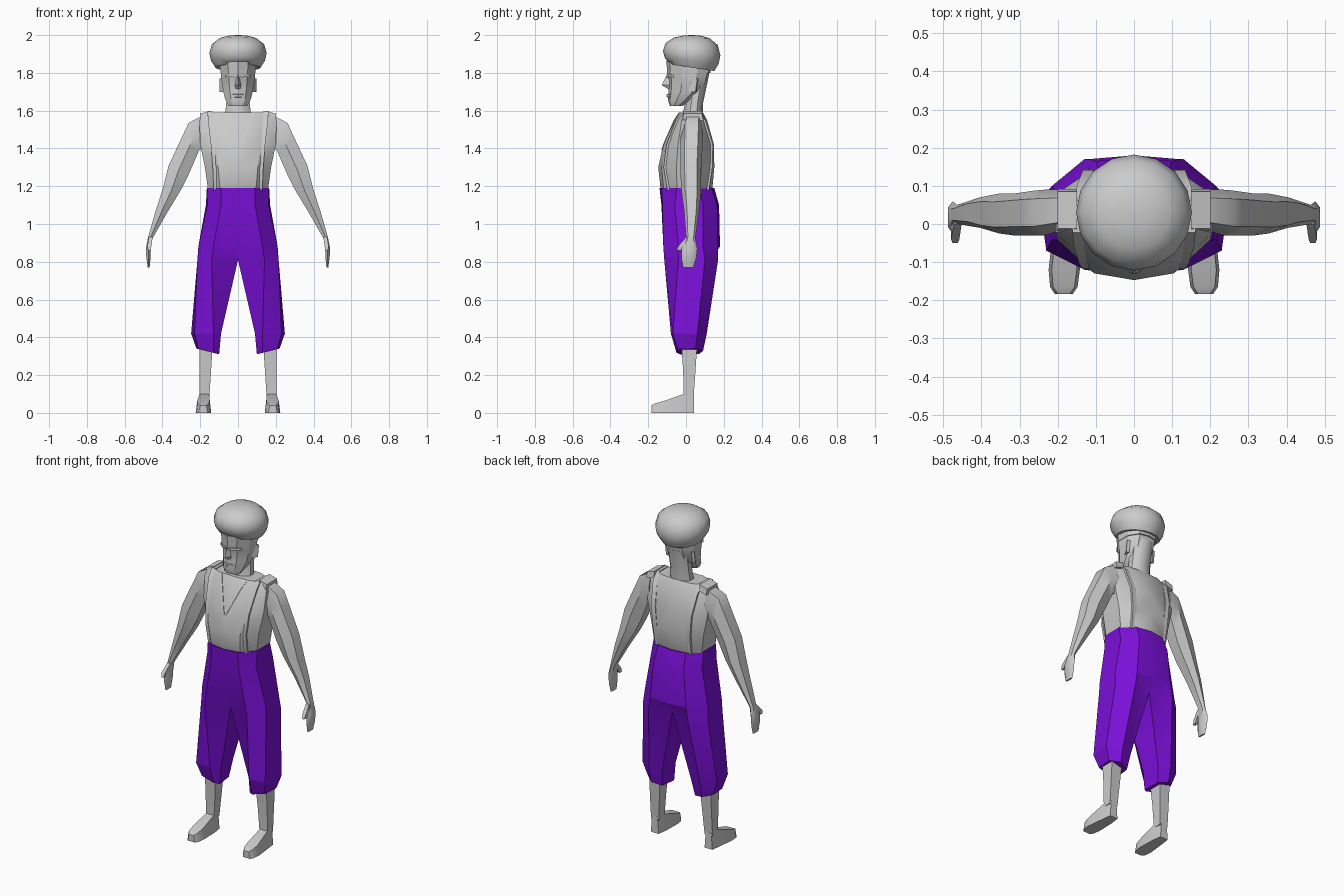
import bpy, bmesh, math
from mathutils import Vector

if "Cube" in bpy.data.objects:
    bpy.data.objects.remove(bpy.data.objects["Cube"])


def material(name, rgb):
    m = bpy.data.materials.new(name)
    m.diffuse_color = (*rgb, 1)
    m.use_nodes = True
    m.node_tree.nodes["Principled BSDF"].inputs["Base Color"].default_value = m.diffuse_color
    return m


GREY = material("light_grey", (0.6, 0.6, 0.6))
PURPLE = material("purple", (0.2, 0.005, 0.7))


def loft(name, rings, mat=GREY, angle=30):
    """Skin closed rings, cap the ends, then mirror the half across x = 0."""
    bm = bmesh.new()
    rows = [[bm.verts.new(p) for p in ring] for ring in rings]
    n = len(rows[0])
    for a, b in zip(rows, rows[1:]):
        for i in range(n):
            j = (i + 1) % n
            bm.faces.new((a[i], a[j], b[j], b[i]))
    bm.faces.new(rows[0])
    bm.faces.new(rows[-1])
    seam = [f for f in bm.faces if all(abs(v.co.x) < 1e-5 for v in f.verts)]
    bmesh.ops.delete(bm, geom=seam, context='FACES_ONLY')
    copy = bmesh.ops.duplicate(bm, geom=bm.verts[:] + bm.edges[:] + bm.faces[:])
    for g in copy["geom"]:
        if isinstance(g, bmesh.types.BMVert):
            g.co.x *= -1
    bmesh.ops.remove_doubles(bm, verts=bm.verts[:], dist=0.0003)
    bmesh.ops.recalc_face_normals(bm, faces=bm.faces[:])
    me = bpy.data.meshes.new(name)
    bm.to_mesh(me)
    bm.free()
    me.materials.append(mat)
    ob = bpy.data.objects.new(name, me)
    bpy.context.collection.objects.link(ob)
    bpy.ops.object.select_all(action='DESELECT')
    ob.select_set(True)
    bpy.context.view_layer.objects.active = ob
    bpy.ops.object.shade_smooth_by_angle(angle=math.radians(angle))
    return ob


def box_ring(z, x0, x1, y0, y1):
    return [(x0, y0, z), (x1, y0, z), (x1, y1, z), (x0, y1, z)]


# Baggy trousers: from inner front, round the outside, to inner back
trouser_rows = [
    (1.19, (0, -.14), (.09, -.128), (.165, -.05), (.165, .07), (.09, .135), (0, .15)),
    (1.10, (0, -.13), (.09, -.125), (.162, -.06), (.17, .09), (.10, .165), (0, .175)),
    (0.88, (0, -.11), (.13, -.12), (.21, -.04), (.21, .09), (.12, .17), (0, .18)),
    (0.81, (0, -.07), (.14, -.115), (.215, -.04), (.215, .10), (.13, .17), (0, .13)),
    (0.42, (.09, -.03), (.13, -.08), (.23, -.07), (.248, .06), (.17, .11), (.095, .09)),
    (0.31, (.10, -.03), (.13, -.05), (.21, -.045), (.22, .05), (.17, .09), (.11, .07)),
]
loft("trousers", [[(x, y, z + (.25 * (x - .1) if z < .35 else 0)) for x, y in pts]
                  for z, *pts in trouser_rows], PURPLE, 20)

# Torso: height, half width, front depth, back depth
TORSO = [(1.15, .15, -.12, .12), (1.19, .16, -.135, .14), (1.30, .175, -.147, .15),
         (1.42, .20, -.12, .148), (1.55, .205, -.065, .112), (1.59, .165, -.038, .09)]


def section(z):
    for a, b in zip(TORSO, TORSO[1:]):
        if z <= b[0] + 1e-6:
            t = (z - a[0]) / (b[0] - a[0])
            return [p + (q - p) * t for p, q in zip(a, b)]
    return TORSO[-1]


def torso_ring(z):
    _, w, f, b = section(z)
    return [(0, f, z), (.6 * w, .88 * f, z), (w, .35 * f, z),
            (w, .55 * b, z), (.6 * w, .92 * b, z), (0, b, z)]


def surface_y(x, z, back):
    r = torso_ring(z)
    pts = r[5:2:-1] if back else r[:3]
    for p, q in zip(pts, pts[1:]):
        if x <= q[0] + 1e-6:
            return p[1] + (q[1] - p[1]) * (x - p[0]) / (q[0] - p[0])
    return pts[-1][1]


loft("torso", [torso_ring(r[0]) for r in TORSO])


def strip(name, path, width, thick=.006):
    """Flat band lying on the torso; path items are (x, z, side)."""
    rings = []
    for x, z, side in path:
        n = Vector({'f': (0, -1, 0), 'b': (0, 1, 0), 'tf': (0, -.5, .8), 'tb': (0, .5, .8)}[side])
        p = Vector((x, surface_y(x, z, side in ('b', 'tb')), z))
        rings.append([(max(0, q.x), q.y, q.z) for q in
                      (p + Vector((s * width, 0, 0)) + n * k
                       for s, k in ((-1, -.006), (1, -.006), (1, thick), (-1, thick)))])
    loft(name, rings)


# Braces over the shoulders, and the V-shaped neckline
front = [(.115, 1.18), (.12, 1.30), (.13, 1.42), (.145, 1.55)]
strip("braces", [(x, z, 'f') for x, z in front] + [(.147, 1.59, 'tf'), (.147, 1.59, 'tb')]
      + [(x - .01, z, 'b') for x, z in reversed(front)], .014)
strip("neckline", [(.003, 1.39, 'f'), (.015, 1.42, 'f'), (.065, 1.55, 'f'), (.085, 1.59, 'f')],
      .005, .004)

# Shoulder straps of the vest
loft("shoulder_straps", [
    [(x, y, z + dz) for y, dz in ((-.02, -.03), (-.012, .006), (.085, .006), (.092, -.03))]
    for x, z in ((.15, 1.593), (.20, 1.578))])

# Arms: outer x, z, inner x, z, then front and back depth
arm_rows = [(.185, 1.575, .185, 1.40, -.015, .09), (.262, 1.535, .206, 1.39, -.03, .09),
            (.292, 1.47, .225, 1.345, -.03, .088), (.367, 1.31, .262, 1.26, -.03, .08),
            (.40, 1.18, .305, 1.175, -.025, .08), (.436, 1.07, .372, 1.065, -.01, .07),
            (.476, .93, .452, .925, .0, .05), (.488, .87, .462, .87, -.025, .06),
            (.485, .82, .463, .82, -.025, .055), (.478, .77, .468, .77, -.015, .04)]
rings = []
for xo, zo, xi, zi, y0, y1 in arm_rows:
    d, xm, zm = (y1 - y0) * .2, (xo + xi) / 2, (zo + zi) / 2
    rings.append([(xo, y0 + d, zo), (xo, y1 - d, zo), (xm, y1, zm),
                  (xi, y1 - d, zi), (xi, y0 + d, zi), (xm, y0, zm)])
loft("arms", rings, angle=40)
loft("thumbs", [box_ring(.93, .452, .472, .0, .03), box_ring(.885, .458, .48, -.04, -.01),
                box_ring(.86, .462, .476, -.05, -.03)])

# Lower legs and feet
loft("calves", [box_ring(.37, .133, .205, -.025, .06), box_ring(.22, .143, .205, -.015, .05),
                box_ring(.08, .152, .205, -.012, .04)])
loft("feet", [[(x0, y, 0), (x1, y, 0), (x1 - .008, y, h), (x0 + .008, y, h)]
              for y, x0, x1, h in ((.042, .153, .205, .10), (-.012, .145, .212, .10),
                                   (-.12, .142, .224, .062), (-.165, .148, .22, .05),
                                   (-.183, .16, .208, .04))])


def skull_ring(z, w, f, b):
    c = (f + b) / 2
    h = (b - f) / 2
    return [(0, f, z), (.55 * w, c - .85 * h, z), (w, c - .3 * h, z),
            (w, c + .4 * h, z), (.6 * w, c + .9 * h, z), (0, b, z)]


# Neck and head
loft("neck", [skull_ring(1.57, .07, -.02, .088), skull_ring(1.64, .062, -.005, .09),
              skull_ring(1.78, .062, .0, .12)], angle=40)
loft("head", [skull_ring(1.625, .048, -.085, -.02), skull_ring(1.655, .066, -.095, .03),
              skull_ring(1.70, .078, -.092, .09), skull_ring(1.765, .088, -.092, .115),
              skull_ring(1.79, .09, -.102, .122), skull_ring(1.87, .09, -.095, .12)])
loft("nose", [[(0, f, z), (w, -.08, z), (0, -.075, z)]
              for z, w, f in ((1.79, .009, -.102), (1.735, .019, -.129), (1.715, .016, -.095))])
loft("brows", [[(x, y, z), (x, y - .007, z), (x, y - .007, z + .012), (x, y, z + .012)]
               for x, y, z in ((.012, -.096, 1.775), (.048, -.083, 1.78), (.07, -.06, 1.775))])
loft("lips", [[(x, y + .01, 1.67), (x, y, 1.672), (x, y, 1.686), (x, y + .01, 1.688)]
              for x, y in ((0, -.102), (.03, -.088))])
loft("ears", [[(.08, .02 + dy, z), (.098, .055 + dy, z), (.08, .06 + dy, z)]
              for z, dy in ((1.70, -.005), (1.735, .0), (1.77, .005))])

# Cap with its band
def round_ring(r, z, steps=8):
    k = .15 * max(0, 2 - z) / .17
    return [(r * math.sin(t), .03 - r * math.cos(t), z + k * r * math.cos(t))
            for t in (math.pi * i / steps for i in range(steps + 1))]


loft("cap", [round_ring(r, z) for r, z in
             ((.08, 1.835), (.12, 1.828), (.143, 1.865), (.152, 1.905), (.138, 1.953),
              (.095, 1.985), (.045, 1.998), (.004, 2.0))], angle=60)
loft("cap_band", [skull_ring(1.80, .093, -.098, .13), skull_ring(1.86, .096, -.105, .132)])

# Tidy seam points so mirrored halves meet exactly
for ob in bpy.context.collection.objects:
    for v in ob.data.vertices:
        if abs(v.co.x) < 1e-5:
            v.co.x = 0
